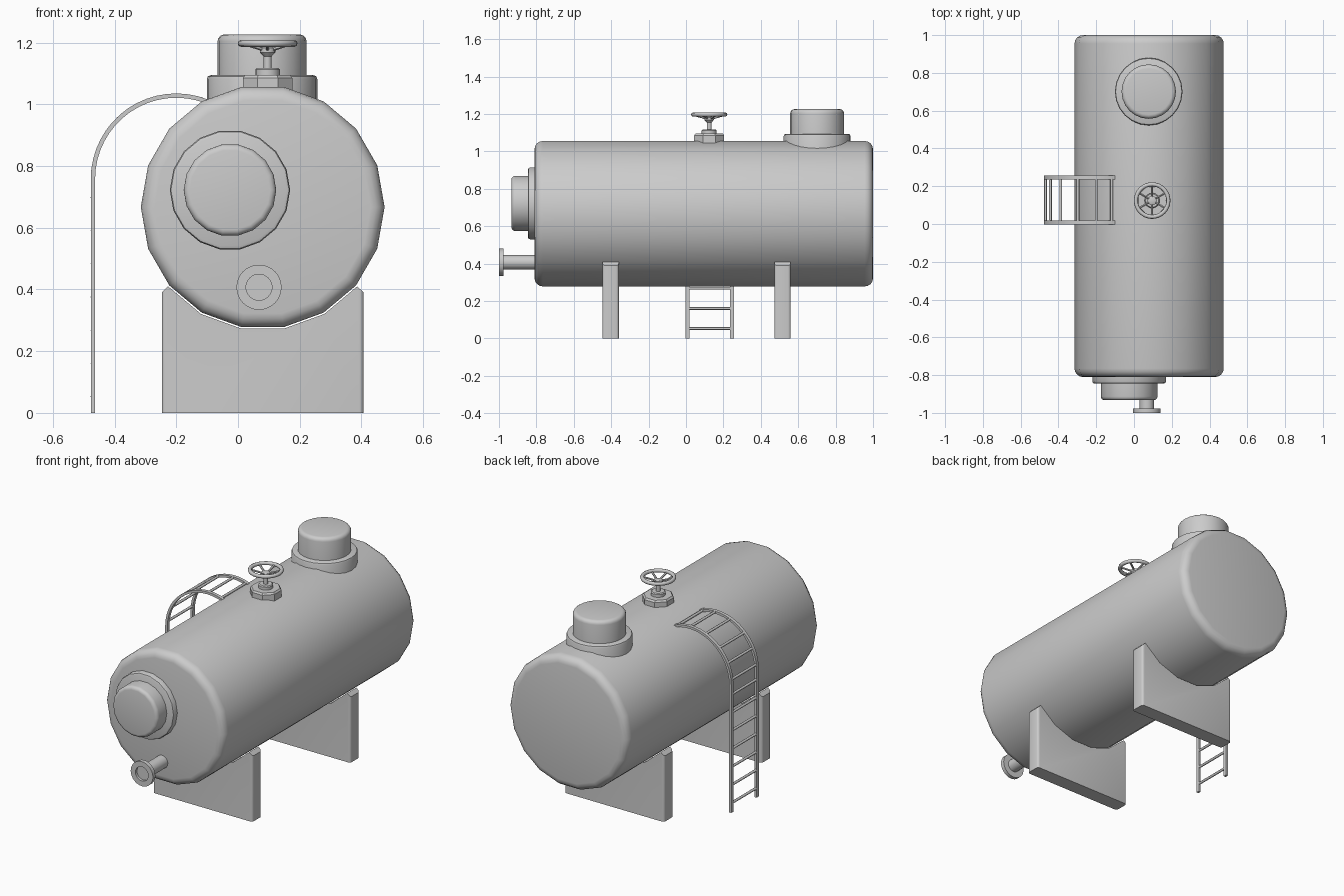
import bpy, bmesh
from math import sin, cos, pi, radians
from mathutils import Vector

if "Cube" in bpy.data.objects:
    bpy.data.objects.remove(bpy.data.objects["Cube"])

TX, TZ, TR = 0.08, 0.667, 0.395   # tank axis position and radius


def finish(name, bm, angle=35):
    bmesh.ops.recalc_face_normals(bm, faces=bm.faces)
    mesh = bpy.data.meshes.new(name)
    bm.to_mesh(mesh)
    bm.free()
    ob = bpy.data.objects.new(name, mesh)
    bpy.context.collection.objects.link(ob)
    bpy.ops.object.select_all(action='DESELECT')
    ob.select_set(True)
    bpy.context.view_layer.objects.active = ob
    bpy.ops.object.shade_smooth_by_angle(angle=radians(angle))
    return ob


def fillet(r, h, b, up=True, n=4):
    """Rounded rim of a lathe profile, listed from low to high."""
    pts = [(r - b + b * cos(pi / 2 * i / n), h + (1 if up else -1) * (b * sin(pi / 2 * i / n) - b))
           for i in range(n + 1)]
    return pts if up else pts[::-1]


def lathe(name, profile, sides, loc, front=False, turn=0):
    """Revolve (radius, height) points; front=True points the axis along -y."""
    bm = bmesh.new()
    rings = []
    for r, h in profile:
        ring = []
        for i in range(sides):
            a = 2 * pi * i / sides + turn
            p = (r * cos(a), -h, r * sin(a)) if front else (r * cos(a), r * sin(a), h)
            ring.append(bm.verts.new(Vector(p) + Vector(loc)))
        rings.append(ring)
    for a, b in zip(rings, rings[1:]):
        for i in range(sides):
            j = (i + 1) % sides
            bm.faces.new((a[i], a[j], b[j], b[i]))
    bm.faces.new(rings[0][::-1])
    bm.faces.new(rings[-1])
    return finish(name, bm)


def slab(bm, outline, y0, y1):
    """Extrude an (x, z) outline from y0 to y1."""
    f = bm.faces.new([bm.verts.new((x, y0, z)) for x, z in outline])
    ext = bmesh.ops.extrude_face_region(bm, geom=[f])['geom']
    bmesh.ops.translate(bm, vec=(0, y1 - y0, 0), verts=[v for v in ext if isinstance(v, bmesh.types.BMVert)])


def rod(bm, a, b, r, sides=8):
    a, b = Vector(a), Vector(b)
    d = b - a
    m = d.to_track_quat('Z', 'Y').to_matrix().to_4x4()
    m.translation = (a + b) / 2
    bmesh.ops.create_cone(bm, cap_ends=True, segments=sides, radius1=r, radius2=r, depth=d.length, matrix=m)


# Tank body
lathe("tank_body", fillet(TR, -1.0, 0.045, False) + fillet(TR, 0.81, 0.045), 18, (TX, 0, TZ), True)

# Front hatch: flange and cap
hatch = (-0.026, 0, 0.722)
lathe("hatch_flange", [(0.195, 0.78)] + fillet(0.195, 0.845, 0.012, n=2), 18, hatch, True)
lathe("hatch_cap", [(0.15, 0.82)] + fillet(0.15, 0.933, 0.02), 18, hatch, True)

# Drain pipe with flange and recessed mouth
lathe("drain_pipe", [(0.038, 0.78), (0.038, 0.977), (0.073, 0.977), (0.073, 1.0), (0.042, 1.0), (0.042, 0.985)],
      32, (0.068, 0, 0.407), True)

# Top dome: flange and cap
dome = (0.078, 0.701, 0)
lathe("dome_flange", [(0.179, 0.92)] + fillet(0.179, 1.094, 0.012, n=2), 24, dome)
lathe("dome_cap", [(0.144, 1.05)] + fillet(0.144, 1.226, 0.022), 24, dome)

# Valve: base, stem, handwheel
valve = Vector((0.096, 0.124, 0))
lathe("valve_base", [(0.087, 0.98), (0.087, 1.085), (0.079, 1.095)], 8, valve, turn=pi / 8)
lathe("valve_stem", [(0.04, 1.08), (0.04, 1.112), (0.035, 1.117), (0.013, 1.117), (0.013, 1.155),
                     (0.025, 1.168), (0.025, 1.182), (0.015, 1.186)], 16, valve)
bm = bmesh.new()
rim = []
for i in range(32):
    a = 2 * pi * i / 32
    rim.append([bm.verts.new(valve + Vector(((0.086 + 0.011 * cos(t)) * cos(a), (0.086 + 0.011 * cos(t)) * sin(a),
                                             1.197 + 0.011 * sin(t)))) for t in [pi / 4 * k for k in range(8)]])
for i in range(32):
    p, q = rim[i], rim[(i + 1) % 32]
    for k in range(8):
        bm.faces.new((p[k], q[k], q[(k + 1) % 8], p[(k + 1) % 8]))
for i in range(6):
    a = pi / 3 * i + pi / 6
    d = Vector((cos(a), sin(a), 0))
    rod(bm, valve + d * 0.012 + Vector((0, 0, 1.176)), valve + d * 0.084 + Vector((0, 0, 1.196)), 0.006, 6)
finish("valve_handwheel", bm, 50)

# Saddle supports
saddle = [(TX + 0.4 * cos(radians(a)), TZ + 0.4 * sin(radians(a))) for a in range(220, 321, 20)]
outline = [(TX - 0.327, 0), (TX - 0.327, 0.39)] + saddle + [(TX + 0.327, 0.39), (TX + 0.327, 0)]
for name, y in (("front_support", -0.403), ("rear_support", 0.516)):
    bm = bmesh.new()
    slab(bm, outline, y - 0.044, y + 0.044)
    edges = [e for e in bm.edges if abs(e.verts[0].co.x - e.verts[1].co.x) < 1e-4
             and abs(e.verts[0].co.z - e.verts[1].co.z) > 0.1]
    bmesh.ops.bevel(bm, geom=edges, offset=0.014, segments=3, profile=0.5, affect='EDGES')
    finish(name, bm)

# Ladder: two rails that curve over onto the tank, and rungs
LX, LZ, LR = -0.2, 0.758, 0.27


def arc(deg, r=LR):
    return (LX - r * cos(radians(deg)), LZ + r * sin(radians(deg)))


steps = [111 * i / 16 for i in range(17)]
rail = ([(LX - LR - 0.007, 0)] + [arc(a, LR + 0.007) for a in steps]
        + [arc(a, LR - 0.007) for a in reversed(steps)] + [(LX - LR + 0.007, 0)])
bm = bmesh.new()
for y in (0.008, 0.246):
    slab(bm, rail, y - 0.01, y + 0.01)
finish("ladder_rails", bm)
bm = bmesh.new()
rungs = [(LX - LR, 0.053 + 0.1075 * i) for i in range(7)] + [arc(a) for a in (6, 26, 46, 69, 90, 107.5)]
for x, z in rungs:
    rod(bm, (x, 0.008, z), (x, 0.246, z), 0.0075)
finish("ladder_rungs", bm, 50)
